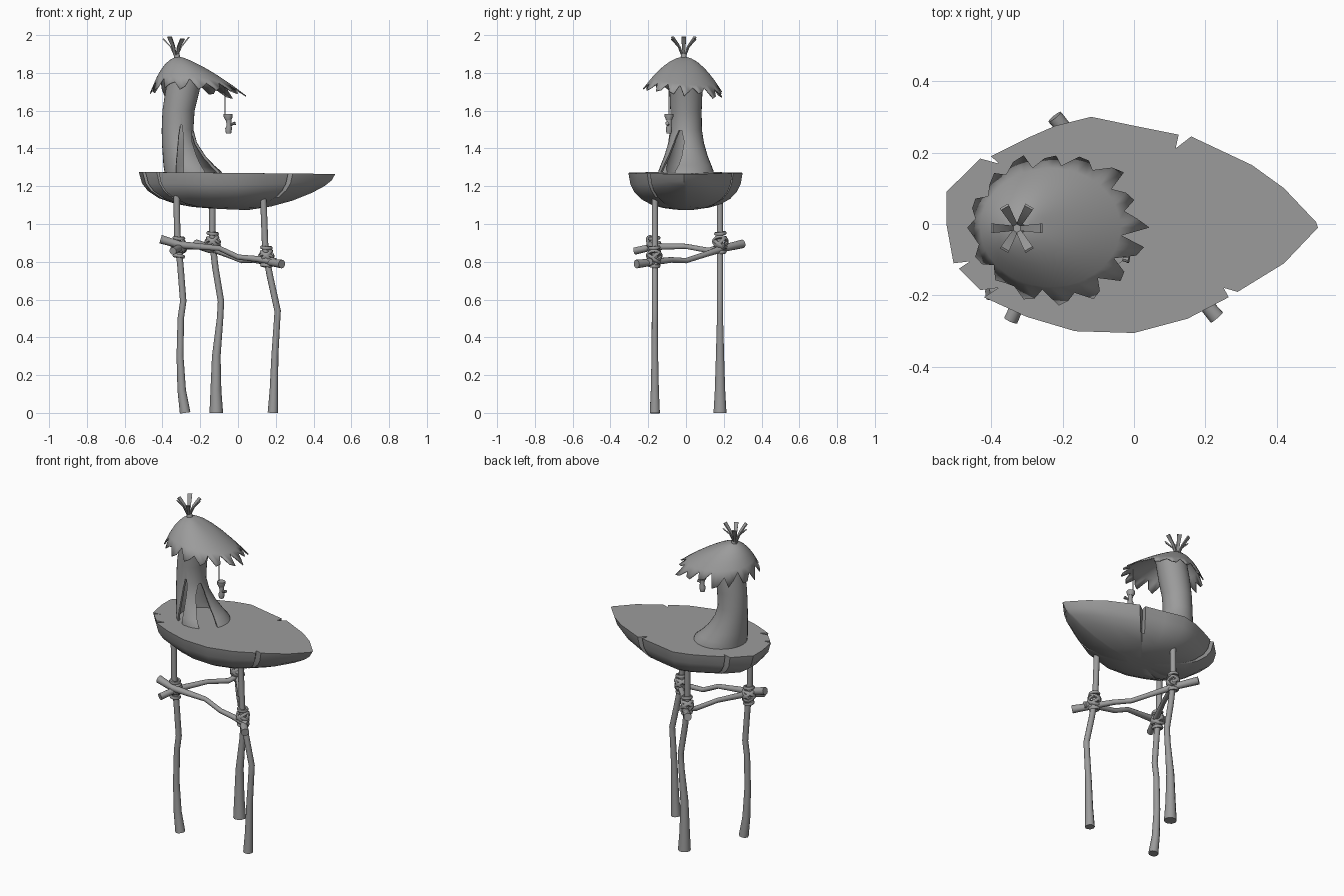
import bpy, bmesh, math, random
from mathutils import Vector, Matrix

random.seed(4)
cube = bpy.data.objects.get("Cube")
if cube:
    bpy.data.objects.remove(cube)

# Single clay colour
GREY = (0.33, 0.33, 0.33, 1)
clay = bpy.data.materials.new("clay grey")
clay.use_nodes = True
clay.diffuse_color = GREY
clay.node_tree.nodes["Principled BSDF"].inputs["Base Color"].default_value = GREY


def activate(obj):
    bpy.ops.object.select_all(action='DESELECT')
    obj.select_set(True)
    bpy.context.view_layer.objects.active = obj


def finish(name, bm, angle=40):
    bmesh.ops.recalc_face_normals(bm, faces=bm.faces)
    mesh = bpy.data.meshes.new(name)
    bm.to_mesh(mesh)
    bm.free()
    obj = bpy.data.objects.new(name, mesh)
    bpy.context.collection.objects.link(obj)
    mesh.materials.append(clay)
    activate(obj)
    bpy.ops.object.shade_smooth_by_angle(angle=math.radians(angle))
    return obj


def loft(bm, rings):
    """Skin a list of closed rings of points; returns the vertex rings."""
    vr = [[bm.verts.new(p) for p in ring] for ring in rings]
    for a, b in zip(vr, vr[1:]):
        n = len(a)
        for i in range(n):
            bm.faces.new((a[i], a[(i + 1) % n], b[(i + 1) % n], b[i]))
    return vr


def apply_modifier(obj, kind, **settings):
    mod = obj.modifiers.new(kind.lower(), kind)
    for key, value in settings.items():
        setattr(mod, key, value)
    activate(obj)
    bpy.ops.object.modifier_apply(modifier=mod.name)


def branch(name, points, radii, sides=10):
    """Tapered round stick through the points."""
    pts = [Vector(p) for p in points]
    bm = bmesh.new()
    rings = []
    for i, p in enumerate(pts):
        t = (pts[min(i + 1, len(pts) - 1)] - pts[max(i - 1, 0)]).normalized()
        side = t.cross(Vector((0, 1, 0.1))).normalized()
        up = side.cross(t)
        ring = [k * math.tau / sides for k in range(sides)]
        rings.append([p + radii[i] * (side * math.cos(a) + up * math.sin(a)) for a in ring])
    vr = loft(bm, rings)
    bm.faces.new(vr[0])
    bm.faces.new(vr[-1])
    return finish(name, bm)


# Hull: leaf outline with narrow cracks (third value = crack depth)
outline = [(.515, -.01, 0), (.51, .005, 0), (.42, .10, 0), (.33, .165, 0), (.16, .245, 0),
           (.135, .235, .1), (.125, .25, 0), (0, .275, 0), (-.12, .30, 0), (-.22, .275, 0),
           (-.30, .24, 0), (-.40, .19, 0), (-.40, .18, .06), (-.43, .183, 0), (-.525, .09, 0),
           (-.525, 0, 0), (-.505, -.11, 0), (-.48, -.11, .05), (-.49, -.125, 0), (-.43, -.185, 0),
           (-.40, -.19, .06), (-.42, -.205, 0), (-.30, -.26, 0), (-.165, -.30, 0), (0, -.305, 0),
           (.15, -.265, 0), (.265, -.205, 0), (.27, -.19, .06), (.29, -.19, 0), (.42, -.11, 0)]
bm = bmesh.new()
rings = []
for s, depth in ((1, 0), (.965, .06), (.9, .1), (.78, .138), (.6, .168), (.4, .185), (.2, .193)):
    ring = []
    for x, y, crack in outline:
        k = s - crack * (s > .85)
        shallow = 1 - .45 * max(0, x / .515) ** 2 * s ** 2
        ring.append((-.05 + (x + .05) * k, y * k, 1.27 - .01 * x - depth * shallow))
    rings.append(ring)
vr = loft(bm, rings)
bm.faces.new(vr[0])
bm.faces.new(vr[-1])
finish("hull", bm, 30)

# Trunk tower: (z, centre x, radius x, radius y)
profile = [(1.25, -.232, .158, .15), (1.28, -.24, .15, .146), (1.31, -.26, .135, .135),
           (1.36, -.285, .113, .115), (1.43, -.31, .093, .095), (1.5, -.32, .084, .084),
           (1.6, -.315, .085, .083), (1.7, -.295, .09, .087), (1.82, -.27, .09, .085)]
angles = [k * math.tau / 32 for k in range(32)]
bm = bmesh.new()
loft(bm, [[(cx + rx * math.cos(a), ry * math.sin(a), z) for a in angles]
          for z, cx, rx, ry in profile])
trunk = finish("trunk_tower", bm, 50)
apply_modifier(trunk, 'SOLIDIFY', thickness=.014, offset=-1)


def cut_opening(width, top, degrees):
    """Pointed arch cut through one side of the trunk."""
    arch = [(-1, 1.2), (-.9, 1.32), (-.5, top - .06), (-.15, top - .005), (.15, top - .005),
            (.5, top - .06), (.9, 1.32), (1, 1.2)]
    turn = Matrix.Rotation(math.radians(degrees), 3, 'Z')
    bm = bmesh.new()
    vr = loft(bm, [[turn @ Vector((d, u * width / 2, z)) + Vector((-.29, 0, 0)) for u, z in arch]
                   for d in (.01, .4)])
    for r in vr:
        bm.faces.new(r)
    cutter = finish("opening_cutter", bm)
    cutter.hide_render = True
    apply_modifier(trunk, 'BOOLEAN', object=cutter, operation='DIFFERENCE', solver='EXACT')
    bpy.data.objects.remove(cutter)


cut_opening(.11, 1.5, -32)
cut_opening(.045, 1.53, -98)
activate(trunk)
bpy.ops.object.shade_smooth_by_angle(angle=math.radians(40))

# Thatched cap with a ragged hem
cols = 48
hem = [1.0, .98, .86] * (cols // 3)
hem = [h + random.uniform(-.05, .06) for h in hem]
hem[0] = 1.04


def cap_point(r, i):
    a = i * math.tau / cols
    c, s = math.cos(a), math.sin(a)
    power = 1.75 - .45 * c
    drop = (.175 + .02 * max(c, 0) + .02 * s) * r ** power
    return (-.31 + r * (.095 + .245 * c), -.01 + .208 * r * s, 1.885 - drop)


bm = bmesh.new()
rings = [[cap_point(r, i) for i in range(cols)] for r in (.08, .2, .35, .5, .65, .8)]
rings.append([cap_point(hem[i], i) for i in range(cols)])
vr = loft(bm, rings)
bm.faces.new(vr[0])
cap = finish("thatch_cap", bm, 60)
apply_modifier(cap, 'SOLIDIFY', thickness=.006, offset=-1)

# Sprout of six flat straws on top
branch("sprout_stem", [(-.32, -.012, 1.86), (-.325, -.012, 1.905)], [.02, .014])
bm = bmesh.new()
for k in range(6):
    turn = Matrix.Rotation(math.radians(60 * k), 3, 'Z')
    rings = []
    for d, z, w in ((.004, 1.89, .006), (.025, 1.94, .009), (.066, 1.992 - .01 * (k % 2), .013)):
        rings.append([turn @ Vector((d + e, v, z - e * .6)) + Vector((-.328, -.012, 0))
                      for e, v in ((0, -w), (.006, -w), (.006, w), (0, w))])
    vr = loft(bm, rings)
    bm.faces.new(vr[0])
    bm.faces.new(vr[-1])
finish("sprout_straws", bm, 30)

# Hanging lantern
LX, LY = -.05, -.09
branch("lantern_wire", [(-.068, LY, 1.73), (-.068, LY, 1.565)], [.0025, .0025], 6)
branch("lantern_cap", [(LX - .002, LY, 1.582), (LX - .002, LY, 1.568), (LX, LY, 1.55)],
       [.024, .024, .016])
branch("lantern_body", [(LX, LY, 1.56), (LX + .003, LY, 1.52), (LX, LY, 1.505), (LX, LY, 1.48)],
       [.015, .013, .018, .014])
branch("lantern_twig", [(LX, LY, 1.52), (LX + .022, LY - .008, 1.53), (LX + .036, LY - .01, 1.533)],
       [.007, .007, .01], 8)

# Stilts: (x, z) paths in a plane of constant y, flared at the foot
stilts = {
    "front_right_stilt": (-.165, .028, [(-.28, 0), (-.298, .12), (-.307, .3), (-.303, .5), (-.29, .59),
                                        (-.305, .78), (-.322, .95), (-.325, 1.17)]),
    "back_stilt": (.18, .036, [(-.115, 0), (-.117, .12), (-.115, .3), (-.095, .5), (-.09, .59),
                               (-.12, .77), (-.137, .92), (-.135, 1.15)]),
    "front_left_stilt": (-.165, .028, [(.185, 0), (.19, .12), (.195, .3), (.205, .46), (.21, .54),
                                       (.17, .72), (.145, .85), (.133, 1.17)]),
}
for name, (y, foot, path) in stilts.items():
    radii = [foot, foot * .8, foot * .55 + .003] + [.017] * (len(path) - 3)
    branch(name, [(x, y, z) for x, z in path], radii)

# Cross sticks lashed between the stilts
branch("front_cross_stick", [(-.41, -.19, .92), (-.31, -.19, .89), (-.1, -.175, .872), (0, -.17, .825),
                             (.1, -.18, .815), (.2, -.195, .80)], [.023, .02, .014, .014, .016, .02])
branch("left_cross_stick", [(-.222, .3, .895), (-.14, .2, .872), (-.05, .09, .835), (.02, 0, .806),
                            (.08, -.08, .81), (.15, -.165, .8), (.232, -.262, .788)],
       [.023, .02, .015, .014, .015, .018, .023])
branch("right_cross_stick", [(-.345, -.27, .857), (-.3, -.17, .88), (-.215, 0, .882), (-.15, .12, .86),
                             (-.11, .21, .885)], [.02, .018, .014, .015, .018])


# Rope lashings: crossed loops round each joint
def lashing(name, centre):
    loops = ((0, 40, 0), (0, -40, .005), (40, 0, 0), (-35, 10, -.01), (5, 5, .045), (-5, 8, -.05))
    bm = bmesh.new()
    for tx, ty, dz in loops:
        turn = Matrix.Rotation(math.radians(tx), 3, 'X') @ Matrix.Rotation(math.radians(ty), 3, 'Y')
        big = .024 if abs(dz) > .02 else .034
        rings = []
        for k in range(17):
            a = k * math.tau / 16
            rings.append([turn @ Vector(((big + .01 * math.cos(b)) * math.cos(a),
                                         (big + .01 * math.cos(b)) * math.sin(a), .01 * math.sin(b)))
                          + Vector(centre) + Vector((0, 0, dz))
                          for b in [j * math.tau / 6 for j in range(6)]])
        loft(bm, rings)
    bmesh.ops.remove_doubles(bm, verts=bm.verts, dist=.0002)
    finish(name, bm, 60)


lashing("front_right_lashing", (-.313, -.168, .88))
lashing("back_lashing", (-.134, .182, .905))
lashing("front_left_lashing", (.15, -.168, .83))
